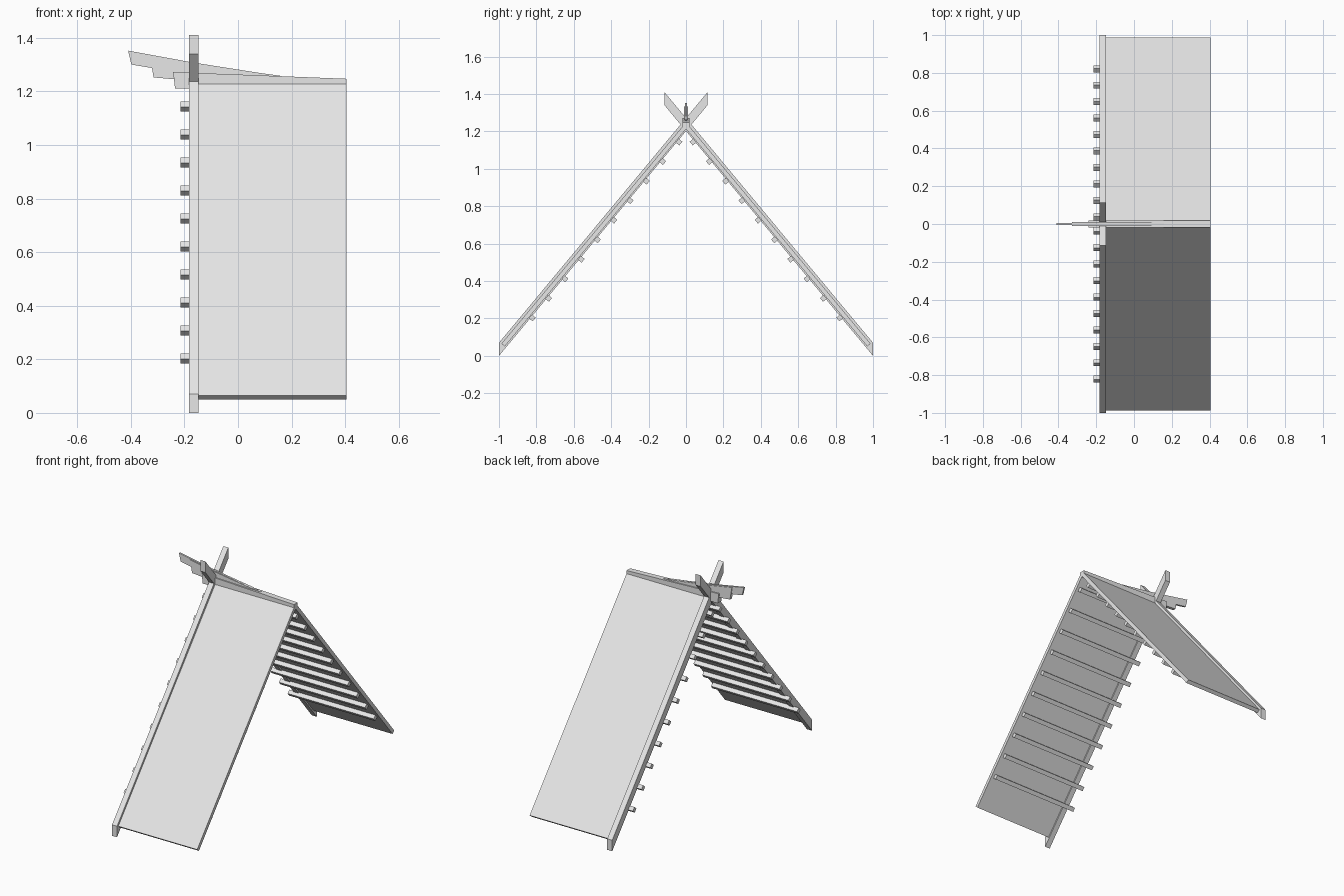
import bpy, bmesh
from mathutils import Vector

if "Cube" in bpy.data.objects:
    bpy.data.objects.remove(bpy.data.objects["Cube"])

# One plain material for the whole frame
grey = bpy.data.materials.new("light grey")
grey.use_nodes = True
color = (0.8, 0.8, 0.8, 1)
grey.diffuse_color = color
grey.node_tree.nodes["Principled BSDF"].inputs["Base Color"].default_value = color


def prism(name, profile, axis, start, end):
    """Extrude a closed (y, z) profile along x, or an (x, z) profile along y."""
    bm = bmesh.new()

    def place(p):
        return (start, p[0], p[1]) if axis == "x" else (p[0], start, p[1])

    face = bm.faces.new([bm.verts.new(place(p)) for p in profile])
    moved = bmesh.ops.extrude_face_region(bm, geom=[face])["geom"]
    step = Vector((end - start, 0, 0) if axis == "x" else (0, end - start, 0))
    bmesh.ops.translate(bm, vec=step,
                        verts=[v for v in moved if isinstance(v, bmesh.types.BMVert)])
    bmesh.ops.recalc_face_normals(bm, faces=bm.faces)
    mesh = bpy.data.meshes.new(name)
    bm.to_mesh(mesh)
    bm.free()
    mesh.materials.append(grey)
    obj = bpy.data.objects.new(name, mesh)
    bpy.context.collection.objects.link(obj)
    return obj


SLOPE = 1.2
along = Vector((1, SLOPE)).normalized()     # up the front roof slope, in (y, z)
inward = Vector((along.y, -along.x))        # towards the underside
GABLE, JOINT, END = -0.183, -0.148, 0.405

for side, sign in (("front", 1), ("back", -1)):
    def flip(points):
        return [(sign * p[0], p[1]) for p in points]

    # Gable rafter with plumb-cut ends, crossing over the ridge
    rafter = [(-1, 0), (0.115, 1.34), (0.115, 1.41), (-1, 0.07)]
    prism(side + "_rafter", flip(rafter), "x", GABLE, JOINT)

    # Thin roof panel, cut square to the slope
    foot, head = Vector((-0.987, 0.065)), Vector((-0.014, 1.232))
    t = inward * 0.023
    prism(side + "_roof_panel", flip([foot, head, head + t, foot + t]), "x", JOINT, END)

    # Square battens under the panel
    for i in range(10):
        z = 0.203 + 0.1045 * i
        c = Vector(((z - 1.189) / SLOPE, z))
        a, b = along * 0.013, inward * 0.013
        prism(f"{side}_batten_{i + 1}", flip([c - a - b, c + a - b, c + a + b, c - a + b]),
              "x", -0.215, 0.388)

# Ridge beam and the two stepped finial plates that grow out of it
ridge = [(-0.235, 1.21), (END, 1.21), (END, 1.247), (0.15, 1.257), (-0.242, 1.272)]
middle_plate = [(-0.315, 1.252), (-0.235, 1.245), (0.1, 1.22), (0.1, 1.266),
                (-0.17, 1.304), (-0.329, 1.332)]
finial = [(-0.398, 1.3), (-0.325, 1.288), (0.0, 1.22), (0.16, 1.22), (0.16, 1.258),
          (0.08, 1.269), (-0.17, 1.308), (-0.41, 1.352)]
for name, profile, half in (("ridge_beam", ridge, 0.018),
                            ("middle_finial_plate", middle_plate, 0.01),
                            ("finial_plate", finial, 0.006)):
    prism(name, profile, "y", -half, half)
